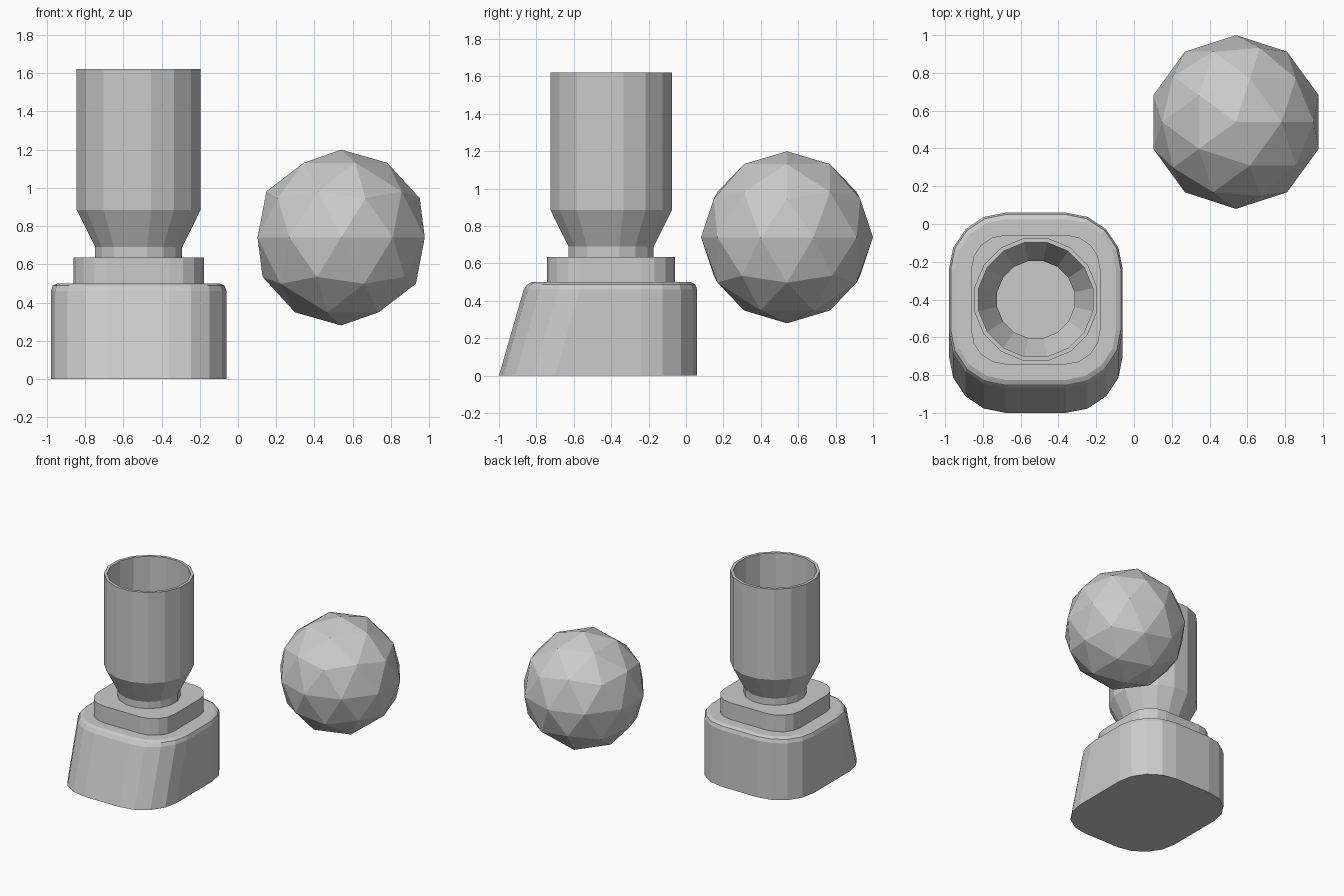
import bpy, bmesh, math

if "Cube" in bpy.data.objects:
    bpy.data.objects.remove(bpy.data.objects["Cube"])

CX, CY = -0.52, -0.40   # axis of the stand


def make_object(name, bm):
    bmesh.ops.recalc_face_normals(bm, faces=bm.faces[:])
    mesh = bpy.data.meshes.new(name)
    bm.to_mesh(mesh)
    bm.free()
    obj = bpy.data.objects.new(name, mesh)
    bpy.context.collection.objects.link(obj)
    return obj


def rounded_rect(x0, x1, y0, y1, r, z, seg=4):
    """Outline of a rectangle with rounded corners at height z."""
    corners = [(x1 - r, y1 - r), (x0 + r, y1 - r), (x0 + r, y0 + r), (x1 - r, y0 + r)]
    pts = []
    for i, (cx, cy) in enumerate(corners):
        for k in range(seg + 1):
            a = math.pi / 2 * (i + k / seg)
            pts.append((cx + r * math.cos(a), cy + r * math.sin(a), z))
    return pts


def circle(r, z, n=16):
    """Ring with a flat side facing each axis."""
    return [(CX + r * math.cos(2 * math.pi * (i + 0.5) / n),
             CY + r * math.sin(2 * math.pi * (i + 0.5) / n), z) for i in range(n)]


def loft(name, rings, cap_start=True, cap_end=True):
    """Skin a stack of equal-sized rings."""
    bm = bmesh.new()
    loops = [[bm.verts.new(p) for p in ring] for ring in rings]
    n = len(loops[0])
    for a, b in zip(loops, loops[1:]):
        for i in range(n):
            j = (i + 1) % n
            bm.faces.new((a[i], a[j], b[j], b[i]))
    if cap_start:
        bm.faces.new(loops[0][::-1])
    if cap_end:
        bm.faces.new(loops[-1])
    return make_object(name, bm)


# Base: rounded block with a sloping front and softened top edge
X0, X1, Y1 = -0.98, -0.06, 0.06
base_rings = [rounded_rect(X0, X1, -1.0, Y1, 0.30, 0.0)]
for inset, front, z in ((0.0, -0.868, 0.46), (0.01, -0.85, 0.488), (0.035, -0.825, 0.50)):
    base_rings.append(rounded_rect(X0 + inset, X1 - inset, front, Y1 - inset, 0.30 - inset, z))
loft("base", base_rings)

# Raised step on the base
loft("base_step", [rounded_rect(-0.862, -0.178, -0.743, -0.058, 0.18, z) for z in (0.49, 0.635)])

# Open cup: outer wall from neck to rim, then inner wall down to the floor
cup_profile = [(0.232, 0.63), (0.232, 0.69), (0.331, 0.885), (0.331, 1.622),
               (0.308, 1.622), (0.308, 0.89), (0.208, 0.695), (0.208, 0.637)]
loft("cup", [circle(r, z) for r, z in cup_profile])

# Faceted ball
bm = bmesh.new()
bmesh.ops.create_icosphere(bm, subdivisions=2, radius=0.46)
ball = make_object("ball", bm)
ball.location = (0.54, 0.54, 0.74)
